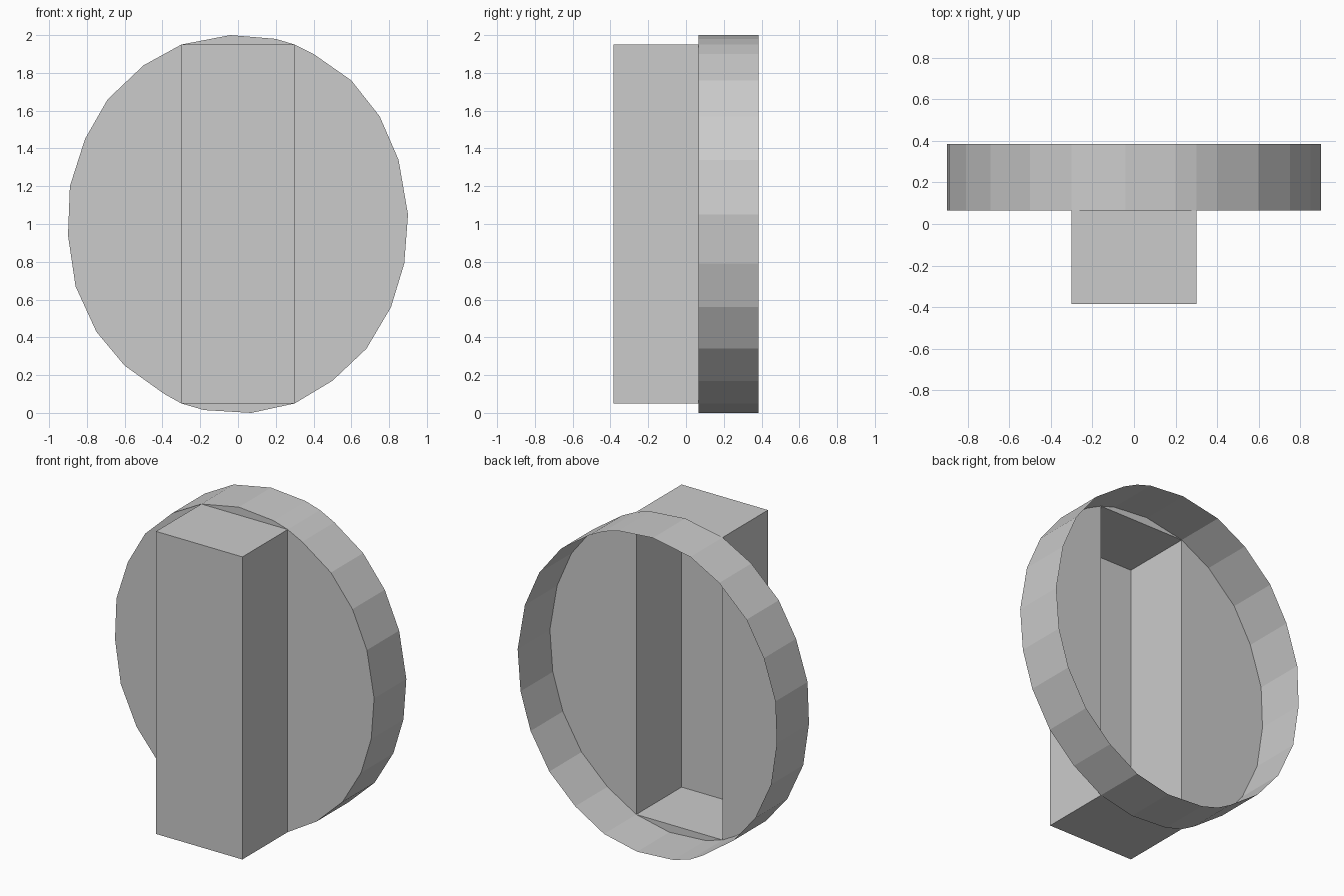
import bpy

if "Cube" in bpy.data.objects:
    bpy.data.objects.remove(bpy.data.objects["Cube"])

FRONT, PLATE, BACK = -0.385, 0.065, 0.385
HX, Z0, Z1 = 0.30, 0.05, 1.95   # handle half width, bottom, top

# Rim outline (x, z), counter-clockwise; contains the four handle corners
outline = [(-HX, Z1), (-.5, 1.84), (-.69, 1.66), (-.81, 1.45), (-.89, 1.2),
           (-.9, .94), (-.86, .67), (-.75, .43), (-.6, .25), (-.39, .1),
           (-HX, Z0), (-.18, .015), (.07, 0), (HX, Z0), (.5, .17),
           (.68, .34), (.81, .56), (.88, .79), (.9, 1.05), (.85, 1.34),
           (.75, 1.57), (.6, 1.76), (.4, 1.9), (HX, Z1), (.2, 1.98), (-.04, 2)]
n = len(outline)


def ring(points, y):
    return [(x, y, z) for x, z in points]


def add_mesh(name, verts, faces):
    mesh = bpy.data.meshes.new(name)
    mesh.from_pydata(verts, [], faces)
    obj = bpy.data.objects.new(name, mesh)
    bpy.context.collection.objects.link(obj)
    return obj


def walls(count):
    return [(i, i + count, (i + 1) % count + count, (i + 1) % count)
            for i in range(count)]


# Open-backed faceted rim
add_mesh("rim", ring(outline, PLATE) + ring(outline, BACK), walls(n))

# Front plate: four segments around the handle opening
corners = [outline.index(c) for c in ((-HX, Z1), (-HX, Z0), (HX, Z0), (HX, Z1))]
segments = []
for a, b in zip(corners, corners[1:] + [corners[0] + n]):
    segments.append([i % n for i in range(a, b + 1)])
segments = [[i for i in reversed(s)][::-1] for s in segments]
plate = add_mesh("front_plate", ring(outline, PLATE), segments)

# Hollow grip bar, open at the back
box = [(-HX, Z1), (-HX, Z0), (HX, Z0), (HX, Z1)]
add_mesh("grip_bar", ring(box, FRONT) + ring(box, PLATE),
         walls(4) + [(0, 1, 2, 3)])
